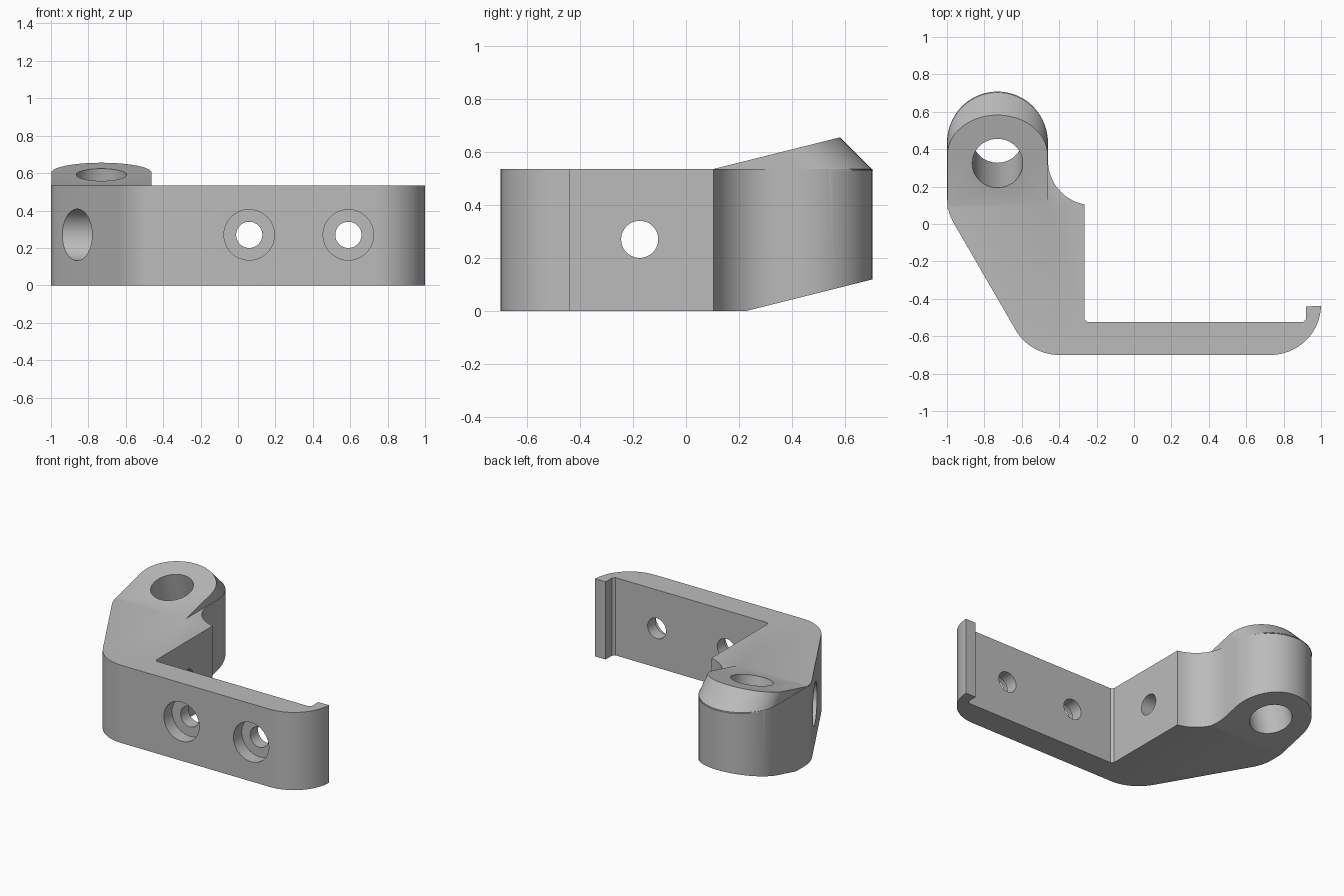
import bpy, bmesh
from math import cos, sin, radians, atan
from mathutils import Vector, Matrix

cube = bpy.data.objects.get("Cube")
if cube:
    bpy.data.objects.remove(cube, do_unlink=True)

grey = bpy.data.materials.new("satin_grey")
grey.use_nodes = True
colour = (0.5, 0.5, 0.5, 1)
grey.diffuse_color = colour
grey.node_tree.nodes["Principled BSDF"].inputs["Base Color"].default_value = colour

HEIGHT = 0.535
MID = 0.27
EYE_X, EYE_Y, EYE_R = -0.73, 0.435, 0.27
SLOPE = 0.25


def arc(cx, cy, r, start, end, n=16):
    angles = [radians(start + (end - start) * i / n) for i in range(n + 1)]
    return [(cx + r * cos(a), cy + r * sin(a)) for a in angles]


def finish(bm, name):
    bmesh.ops.recalc_face_normals(bm, faces=bm.faces)
    mesh = bpy.data.meshes.new(name)
    bm.to_mesh(mesh)
    bm.free()
    mesh.materials.append(grey)
    obj = bpy.data.objects.new(name, mesh)
    bpy.context.collection.objects.link(obj)
    return obj


def prism(points, z0, z1):
    bm = bmesh.new()
    face = bm.faces.new([bm.verts.new((x, y, z0)) for x, y in points])
    top = bmesh.ops.extrude_face_region(bm, geom=[face])["geom"]
    verts = [v for v in top if isinstance(v, bmesh.types.BMVert)]
    bmesh.ops.translate(bm, verts=verts, vec=(0, 0, z1 - z0))
    return bm


def slice_off(bm, point, normal):
    """Remove the side the normal points to and close the cut."""
    geom = bm.verts[:] + bm.edges[:] + bm.faces[:]
    cut = bmesh.ops.bisect_plane(bm, geom=geom, plane_co=point, plane_no=normal,
                                 clear_outer=True)["geom_cut"]
    edges = [e for e in cut if isinstance(e, bmesh.types.BMEdge) and e.is_boundary]
    bmesh.ops.edgeloop_fill(bm, edges=edges)


def combine(target, other, operation):
    mod = target.modifiers.new("combine", "BOOLEAN")
    mod.object, mod.operation, mod.solver = other, operation, "EXACT"
    bpy.context.view_layer.objects.active = target
    bpy.ops.object.modifier_apply(modifier=mod.name)
    bpy.data.objects.remove(other, do_unlink=True)


def drill(target, start, end, radius):
    start, end = Vector(start), Vector(end)
    axis = end - start
    rot = axis.to_track_quat("Z", "Y").to_matrix().to_4x4()
    bm = bmesh.new()
    bmesh.ops.create_cone(bm, cap_ends=True, segments=48, radius1=radius,
                          radius2=radius, depth=axis.length,
                          matrix=Matrix.Translation((start + end) / 2) @ rot)
    combine(target, finish(bm, "drill"), "DIFFERENCE")


# Bracket body: plan outline with hooked end, angled wall and round eye
outline = arc(EYE_X, EYE_Y, EYE_R, 0, 180, 40)
outline += arc(-0.73, 0.14, 0.27, 180, 210, 8)
outline += arc(-0.4, -0.43, 0.27, 210, 270)
outline += arc(0.73, -0.43, 0.27, 270, 358, 20)
outline += [(0.92, -0.44), (0.92, -0.51), (0.905, -0.525),
            (-0.25, -0.525), (-0.265, -0.51)]
outline += arc(-0.22, 0.34, 0.24, 259, 180)
bm = prism(outline, 0, HEIGHT)
slice_off(bm, (0, 0.23, 0), (0, SLOPE, -1))
bracket = finish(bm, "bracket")

# Raised boss: leans forward and is cut by the tilted top plane
boss_outline = arc(EYE_X, EYE_Y, EYE_R - 0.002, 0, 180, 40)
boss_outline += [(-0.998, 0.02), (-0.462, 0.02)]
bm = prism(boss_outline, HEIGHT - 0.005, 0.9)
for v in bm.verts:
    v.co.y -= v.co.z - HEIGHT
slice_off(bm, (0, 0.1, HEIGHT), (0, -SLOPE, 1))
combine(bracket, finish(bm, "boss"), "UNION")

# Tilted bore through the eye
centre = Vector((EYE_X, 0.325, 0.59))
tilt = Vector((0, -SLOPE, 1))
drill(bracket, centre - tilt, centre + tilt * 0.5, 0.135)

# Counterbored screw holes in the front plate
for x in (0.06, 0.59):
    drill(bracket, (x, -0.9, MID), (x, -0.3, MID), 0.07)
    drill(bracket, (x, -0.9, MID), (x, -0.61, MID), 0.135)

# Counterbored screw hole through the angled wall
drill(bracket, (-1.2, -0.175, MID), (0, -0.175, MID), 0.07)
drill(bracket, (-1.2, -0.175, MID), (-0.36, -0.175, MID), 0.138)

bpy.ops.object.select_all(action="DESELECT")
bracket.select_set(True)
bpy.context.view_layer.objects.active = bracket
bpy.ops.object.shade_smooth_by_angle(angle=radians(25))
